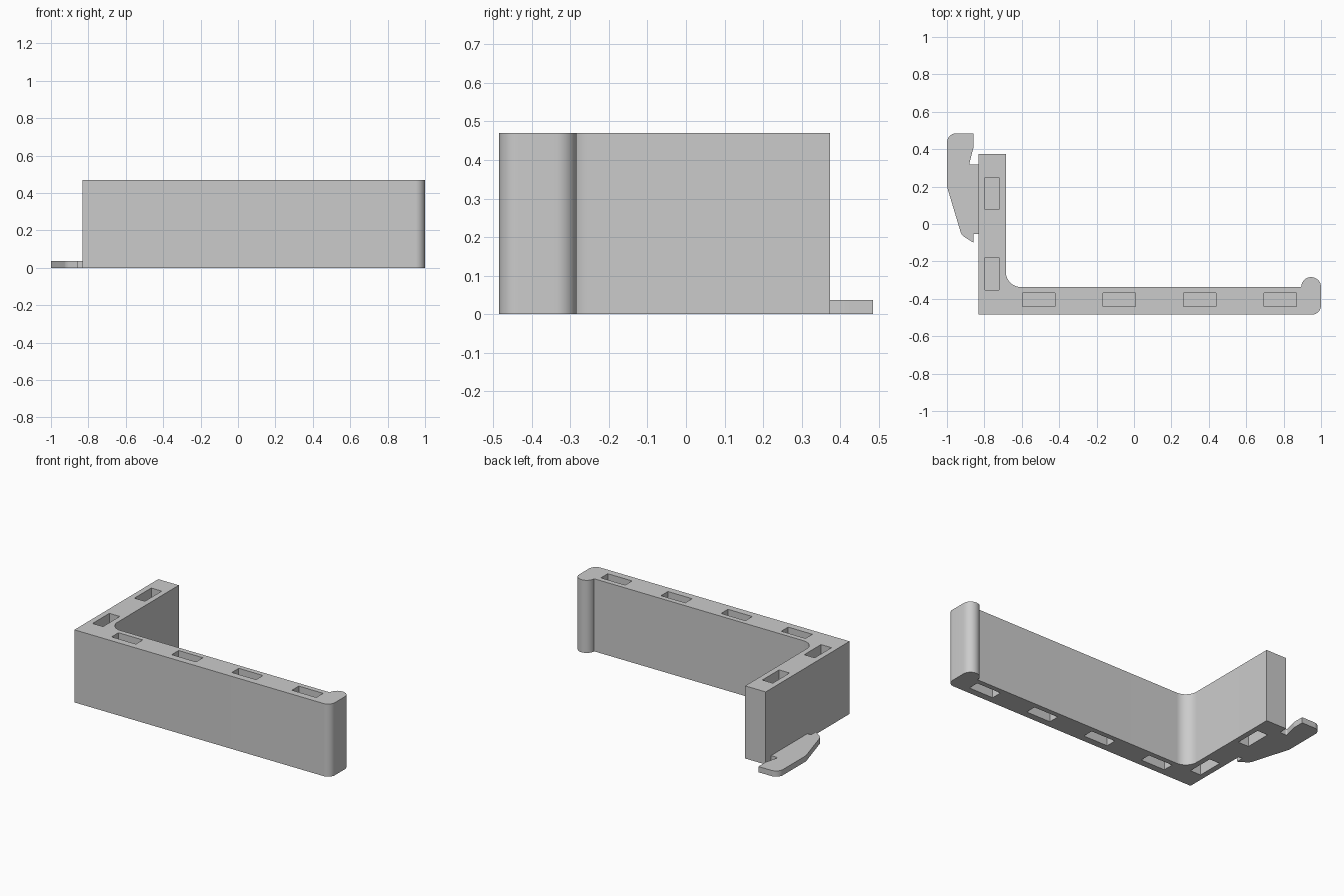
import bpy
import bmesh
from math import cos, sin, pi
from mathutils import Vector

cube = bpy.data.objects.get("Cube")
if cube:
    bpy.data.objects.remove(cube, do_unlink=True)

HEIGHT = 0.47
CLIP_HEIGHT = 0.037
POCKET_DEPTH = 0.18

grey = bpy.data.materials.new("plain grey")
grey.use_nodes = True
colour = (0.6, 0.6, 0.6, 1)
grey.diffuse_color = colour
grey.node_tree.nodes["Principled BSDF"].inputs["Base Color"].default_value = colour


def rounded(corners, steps=10):
    """Turn (x, y, radius) corners into an outline with filleted corners."""
    outline = []
    for i, (x, y, r) in enumerate(corners):
        p = Vector((x, y))
        if r == 0:
            outline.append(p)
            continue
        a = (Vector(corners[i - 1][:2]) - p).normalized()
        b = (Vector(corners[(i + 1) % len(corners)][:2]) - p).normalized()
        half = a.angle(b) / 2
        centre = p + (a + b).normalized() * r / sin(half)
        reach = r * cos(half) / sin(half)
        start = (p + a * reach - centre).normalized()
        end = (p + b * reach - centre).normalized()
        for k in range(steps + 1):
            t = k / steps
            outline.append(centre + r * (start * (1 - t) + end * t).normalized())
    return outline


def extrude(name, outline, height):
    """Make a solid from a flat outline standing on z = 0."""
    bm = bmesh.new()
    face = bm.faces.new([bm.verts.new((p[0], p[1], 0)) for p in outline])
    top = bmesh.ops.extrude_face_region(bm, geom=[face], use_keep_orig=True)["geom"]
    bmesh.ops.translate(bm, vec=(0, 0, height),
                        verts=[v for v in top if isinstance(v, bmesh.types.BMVert)])
    bmesh.ops.recalc_face_normals(bm, faces=bm.faces)
    mesh = bpy.data.meshes.new(name)
    bm.to_mesh(mesh)
    bm.free()
    mesh.materials.append(grey)
    obj = bpy.data.objects.new(name, mesh)
    bpy.context.collection.objects.link(obj)
    return obj


# L-shaped bracket with a rounded bead at the end of the long arm
bead = [(0.947 + 0.053 * cos(pi * k / 20), -0.337 + 0.053 * sin(pi * k / 20), 0)
        for k in range(21)]
bracket = extrude("bracket", rounded(
    [(-0.832, -0.485, 0), (1, -0.485, 0.05)] + bead +
    [(-0.685, -0.337, 0.08), (-0.685, 0.373, 0), (-0.832, 0.373, 0)]), HEIGHT)

# Thin hooked clip on the outside of the short arm
clip = extrude("side_clip", rounded([
    (-0.832, 0.318, 0), (-0.882, 0.318, 0.008), (-0.858, 0.41, 0.03),
    (-0.858, 0.485, 0), (-1, 0.485, 0.05), (-1, 0.2, 0.05),
    (-0.922, -0.06, 0.05), (-0.858, -0.1, 0), (-0.858, -0.053, 0),
    (-0.832, -0.053, 0)]), CLIP_HEIGHT)

# Rectangular pockets sunk into the top and the bottom
slots = [(-0.51 + 0.4305 * i, -0.405, 0.174, 0.07) for i in range(4)]
slots += [(-0.758, y, 0.075, 0.172) for y in (0.163, -0.266)]
bm = bmesh.new()
for x, y, width, length in slots:
    for z in (0, HEIGHT):
        box = bmesh.ops.create_cube(bm, size=1)["verts"]
        bmesh.ops.scale(bm, vec=(width, length, POCKET_DEPTH * 2), verts=box)
        bmesh.ops.translate(bm, vec=(x, y, z), verts=box)
mesh = bpy.data.meshes.new("pocket_cutter")
bm.to_mesh(mesh)
bm.free()
mesh.materials.append(grey)
cutter = bpy.data.objects.new("pocket_cutter", mesh)
bpy.context.collection.objects.link(cutter)
cutter.hide_render = True

cut = bracket.modifiers.new("pockets", "BOOLEAN")
cut.operation = "DIFFERENCE"
cut.solver = "EXACT"
cut.object = cutter
bpy.ops.object.select_all(action="DESELECT")
bpy.context.view_layer.objects.active = bracket
bracket.select_set(True)
bpy.ops.object.modifier_apply(modifier=cut.name)
bpy.data.objects.remove(cutter, do_unlink=True)

# Smooth the rounded walls, keep the edges crisp
clip.select_set(True)
bpy.ops.object.shade_smooth_by_angle(angle=pi / 6)
